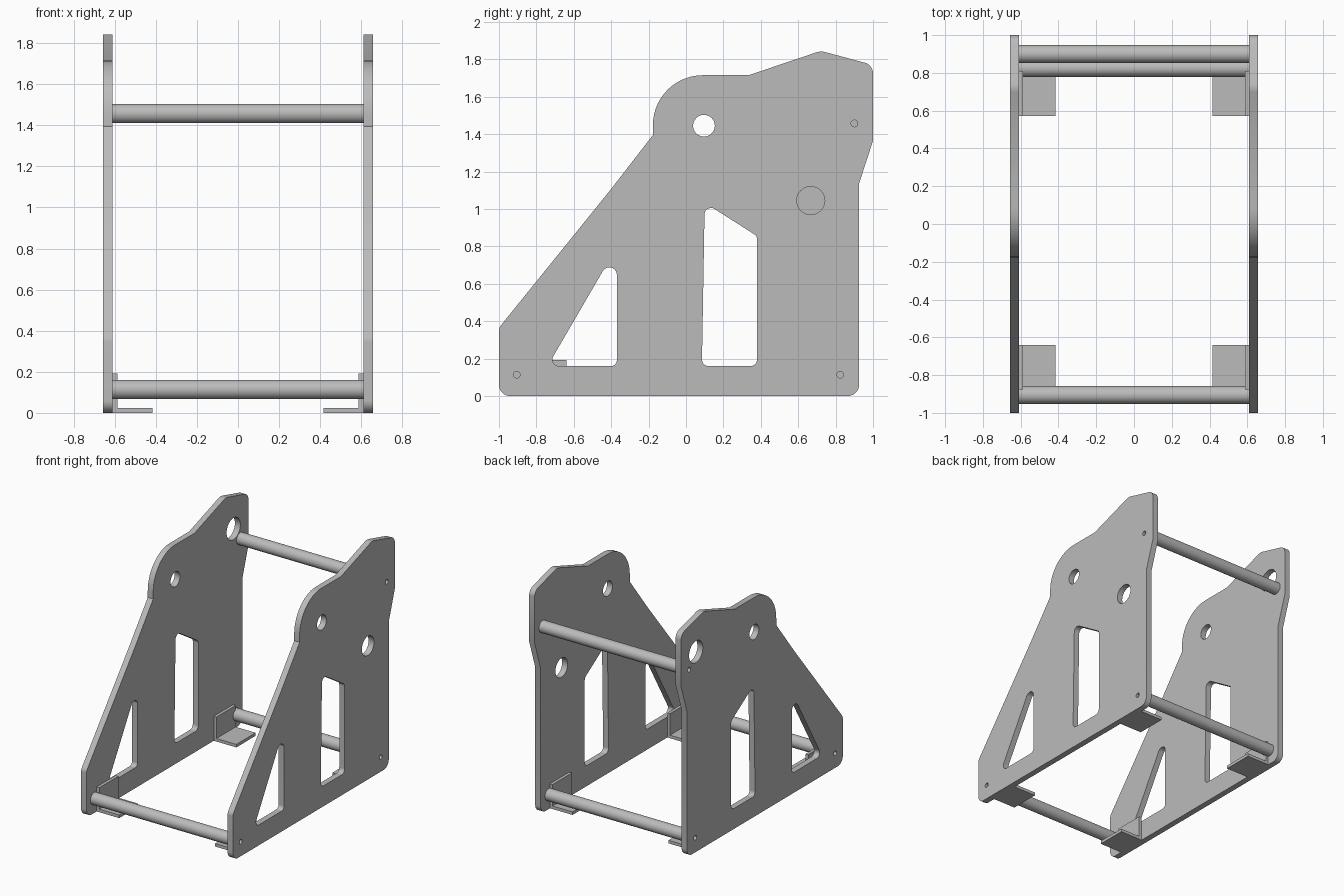
import bpy
import bmesh
from math import radians, pi, sin, cos, tan
from mathutils import Vector, Matrix

if "Cube" in bpy.data.objects:
    bpy.data.objects.remove(bpy.data.objects["Cube"])

steel = bpy.data.materials.new("plain_grey_steel")
steel.use_nodes = True
steel.diffuse_color = (0.5, 0.5, 0.5, 1)
steel.node_tree.nodes["Principled BSDF"].inputs["Base Color"].default_value = (0.5, 0.5, 0.5, 1)

INNER, OUTER = 0.61, 0.657     # side plate faces in x
ROD_RADIUS = 0.047


def rounded(corners):
    """Turn (y, z, radius) corners into a loop with rounded corners."""
    loop = []
    for i, (y, z, r) in enumerate(corners):
        p = Vector((y, z))
        if r == 0:
            loop.append(p)
            continue
        a = (Vector(corners[i - 1][:2]) - p).normalized()
        b = (Vector(corners[(i + 1) % len(corners)][:2]) - p).normalized()
        half = a.angle(b) / 2
        centre = p + (a + b).normalized() * (r / sin(half))
        start = p + a * (r / tan(half)) - centre
        end = p + b * (r / tan(half)) - centre
        sweep = pi - 2 * half
        steps = max(4, int(sweep / radians(6)))
        for k in range(steps + 1):
            t = sweep * k / steps
            loop.append(centre + (start * sin(sweep - t) + end * sin(t)) / sin(sweep))
    return loop


def circle(y, z, r, n=40):
    return [Vector((y + r * cos(2 * pi * k / n), z + r * sin(2 * pi * k / n))) for k in range(n)]


def finish(obj):
    """Assign the material and smooth only the curved faces."""
    obj.data.materials.clear()
    obj.data.materials.append(steel)
    bpy.ops.object.select_all(action='DESELECT')
    obj.select_set(True)
    bpy.context.view_layer.objects.active = obj
    bpy.ops.object.shade_smooth_by_angle(angle=radians(25))


def plate(name, loops, x):
    """Extrude an outline with cut-outs into an upright plate."""
    curve = bpy.data.curves.new(name + "_profile", 'CURVE')
    curve.dimensions = '2D'
    curve.fill_mode = 'BOTH'
    curve.extrude = (OUTER - INNER) / 2
    for loop in loops:
        spline = curve.splines.new('POLY')
        spline.points.add(len(loop) - 1)
        for point, co in zip(spline.points, loop):
            point.co = (co.x, co.y, 0, 1)
        spline.use_cyclic_u = True
    obj = bpy.data.objects.new(name, curve)
    bpy.context.collection.objects.link(obj)
    bpy.ops.object.select_all(action='DESELECT')
    obj.select_set(True)
    bpy.context.view_layer.objects.active = obj
    bpy.ops.object.convert(target='MESH')
    obj = bpy.context.object
    obj.name = name
    # Profile (u, v) becomes (y, z), thickness runs along x
    obj.data.transform(Matrix(((0, 0, 1, x), (1, 0, 0, 0), (0, 1, 0, 0), (0, 0, 0, 1))))
    bm = bmesh.new()
    bm.from_mesh(obj.data)
    bmesh.ops.remove_doubles(bm, verts=bm.verts, dist=0.0002)
    bmesh.ops.recalc_face_normals(bm, faces=bm.faces)
    bm.to_mesh(obj.data)
    bm.free()
    finish(obj)


# Side plate outline and cut-outs
outline = rounded([
    (-1, 0, 0.06), (0.925, 0, 0.06), (0.925, 1.135, 0), (1, 1.365, 0),
    (1, 1.77, 0.06), (0.72, 1.845, 0.08), (0.335, 1.715, 0),
    (-0.177, 1.715, 0.267), (-0.177, 1.395, 0), (-0.4, 1.107, 0), (-1, 0.365, 0.05)])
triangle = rounded([(-0.74, 0.16, 0.035), (-0.37, 0.16, 0.03), (-0.37, 0.796, 0.04)])
window = rounded([(0.085, 0.16, 0.035), (0.38, 0.16, 0.035),
                  (0.38, 0.855, 0.03), (0.1, 1.033, 0.035)])
rods = {"front_lower_rod": (-0.905, 0.114), "back_lower_rod": (0.825, 0.114),
        "back_upper_rod": (0.9, 1.457)}
shared = [outline, triangle, window, circle(0.096, 1.445, 0.058)]
shared += [circle(y, z, 0.018, 20) for y, z in rods.values()]

# The large hole sits at a different place on each plate
middle = (INNER + OUTER) / 2
plate("left_side_plate", shared + [circle(0.667, 1.045, 0.075)], middle)
plate("right_side_plate", shared + [circle(0.815, 1.565, 0.085)], -middle)

# Cross rods
for name, (y, z) in rods.items():
    bpy.ops.mesh.primitive_cylinder_add(vertices=48, radius=ROD_RADIUS, depth=2 * INNER,
                                        location=(0, y, z), rotation=(0, pi / 2, 0))
    rod = bpy.context.object
    rod.name = name
    finish(rod)

# Angle brackets at the four lower corners
section = [(INNER, 0), (INNER, 0.192), (0.587, 0.192), (0.587, 0.024), (0.415, 0.024), (0.415, 0)]
for end, y0, y1 in (("front", -0.875, -0.64), ("back", 0.572, 0.81)):
    for side, sign in (("left", 1), ("right", -1)):
        name = f"{end}_{side}_bracket"
        bm = bmesh.new()
        face = bm.faces.new([bm.verts.new((sign * x, y0, z)) for x, z in section])
        grown = bmesh.ops.extrude_face_region(bm, geom=[face])["geom"]
        bmesh.ops.translate(bm, vec=(0, y1 - y0, 0),
                            verts=[g for g in grown if isinstance(g, bmesh.types.BMVert)])
        bmesh.ops.recalc_face_normals(bm, faces=bm.faces)
        mesh = bpy.data.meshes.new(name)
        bm.to_mesh(mesh)
        bm.free()
        bracket = bpy.data.objects.new(name, mesh)
        bpy.context.collection.objects.link(bracket)
        finish(bracket)
